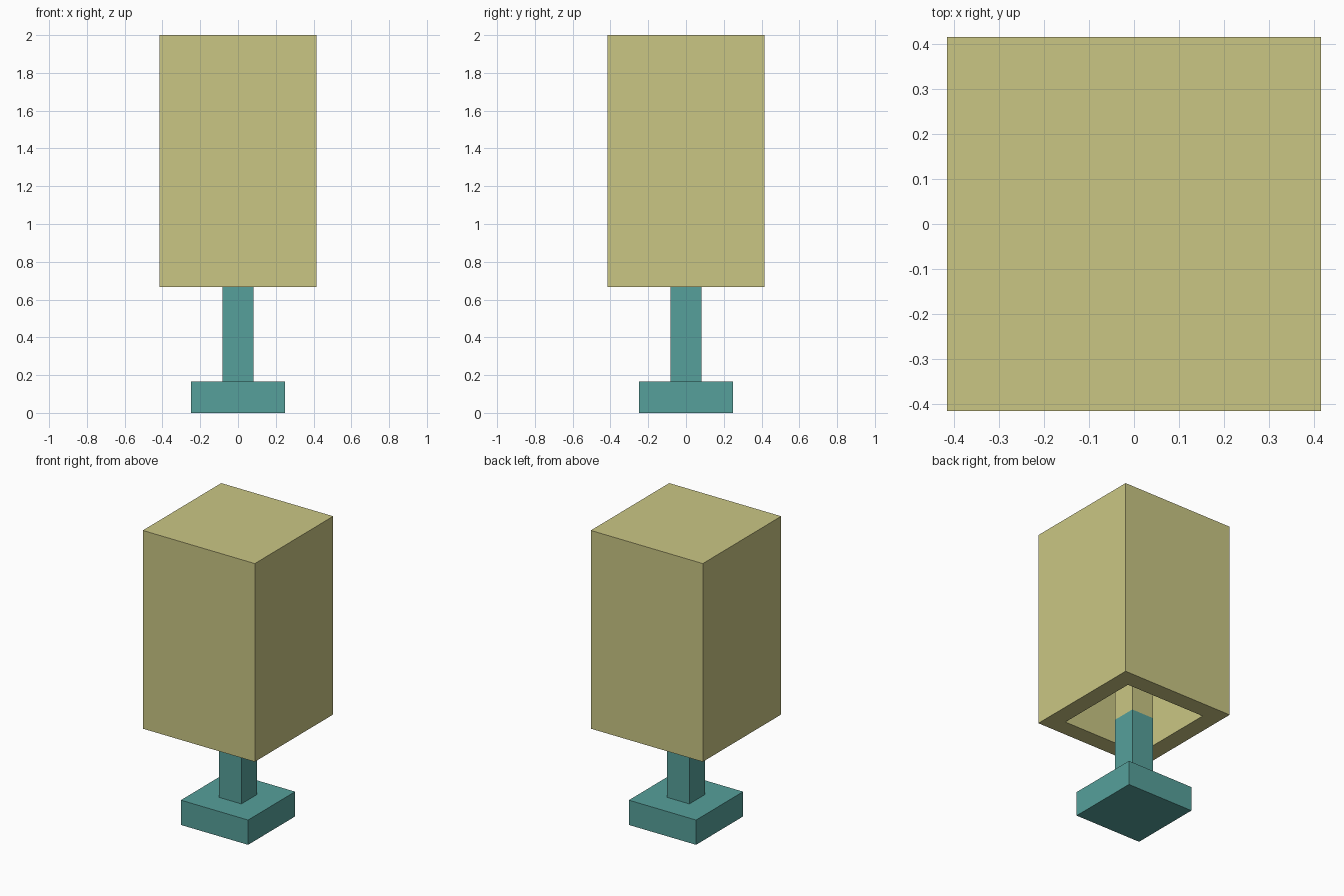
import bpy, bmesh

if "Cube" in bpy.data.objects:
    bpy.data.objects.remove(bpy.data.objects["Cube"])

U = 1 / 6  # block unit: the whole lamp is 12 units tall


def material(name, srgb):
    lin = [((c / 255 + 0.055) / 1.055) ** 2.4 for c in srgb]
    m = bpy.data.materials.new(name)
    m.diffuse_color = (*lin, 1)
    m.use_nodes = True
    m.node_tree.nodes["Principled BSDF"].inputs["Base Color"].default_value = m.diffuse_color
    return m


teal = material("teal", (86, 160, 155))
cream = material("cream", (202, 198, 132))


def box(name, width, z0, z1, mat, skip_bottom_hole=None):
    """Centred square block; optional (wall, depth) hollows it from below."""
    bm = bmesh.new()
    bmesh.ops.create_cube(bm, size=1)
    for v in bm.verts:
        v.co.x *= width * U
        v.co.y *= width * U
        v.co.z = (z1 if v.co.z > 0 else z0) * U
    if skip_bottom_hole:
        wall, depth = skip_bottom_hole
        bottom = min(bm.faces, key=lambda f: f.calc_center_median().z)
        bmesh.ops.inset_region(bm, faces=[bottom], thickness=wall * U)
        ext = bmesh.ops.extrude_face_region(bm, geom=[bottom])["geom"]
        verts = [g for g in ext if isinstance(g, bmesh.types.BMVert)]
        bmesh.ops.translate(bm, verts=verts, vec=(0, 0, depth * U))
        if bottom.is_valid:
            bmesh.ops.delete(bm, geom=[bottom], context='FACES_ONLY')
        bmesh.ops.recalc_face_normals(bm, faces=bm.faces)
    mesh = bpy.data.meshes.new(name)
    bm.to_mesh(mesh)
    bm.free()
    mesh.materials.append(mat)
    ob = bpy.data.objects.new(name, mesh)
    bpy.context.collection.objects.link(ob)
    return ob


# Foot and stem
box("base", 3, 0, 1, teal)
box("stem", 1, 1, 4, teal)
# Hollow shade, open below, with the inner post carrying it
box("lamp_shade", 5, 4, 12, cream, (1, 7))
box("inner_post", 1, 4, 11, cream)
